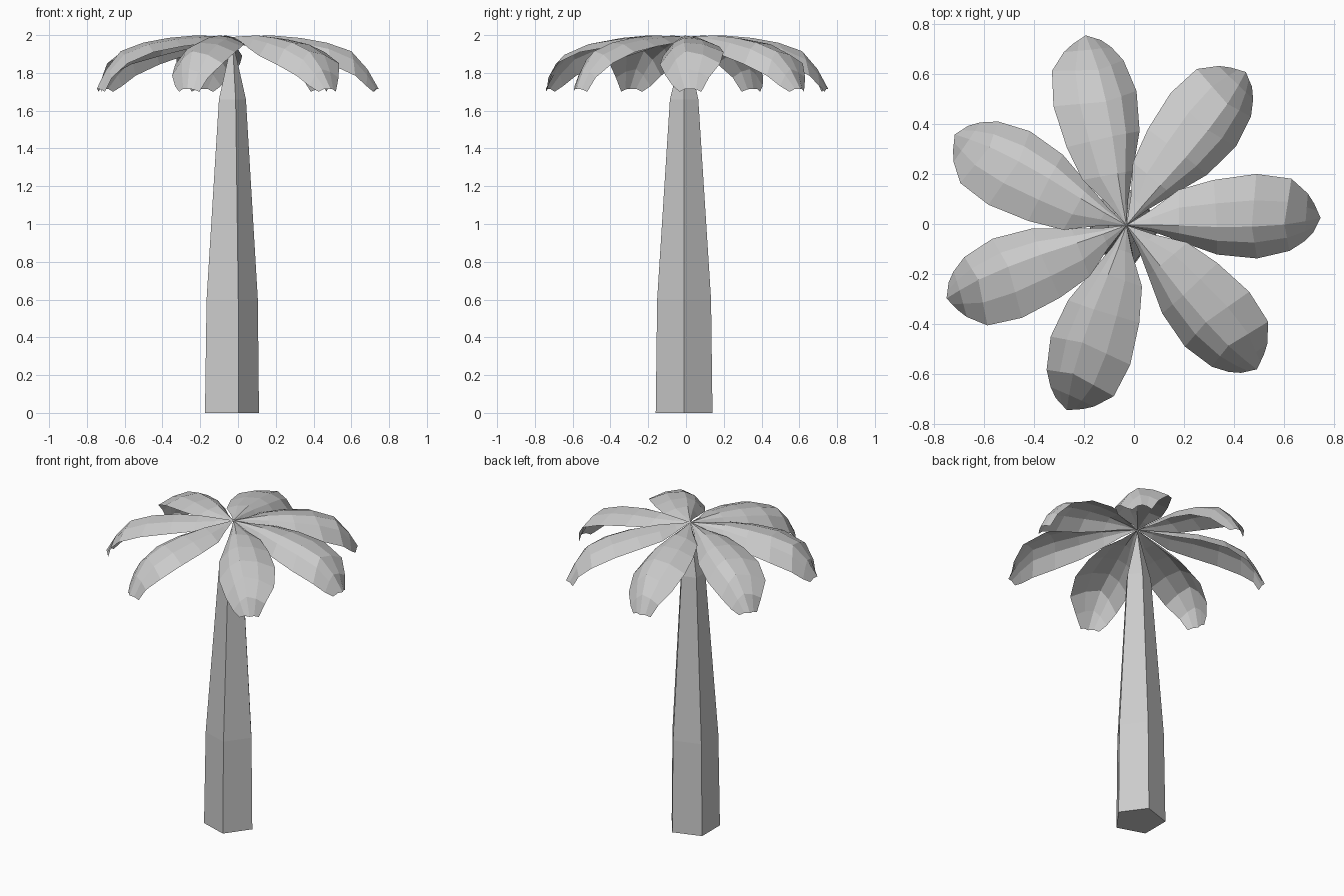
import bpy, math

if "Cube" in bpy.data.objects:
    bpy.data.objects.remove(bpy.data.objects["Cube"])

def make_object(name, verts, faces):
    mesh = bpy.data.meshes.new(name)
    mesh.from_pydata(verts, [], faces)
    mesh.update()
    obj = bpy.data.objects.new(name, mesh)
    bpy.context.collection.objects.link(obj)
    return obj

# Trunk: five-sided taper running to a point inside the crown
rings = [(0, .158, -.047), (.6, .15, -.045), (1.66, .079, -.037)]
verts = []
for z, r, cx in rings:
    for i in range(5):
        a = math.radians(72 * i)
        verts.append((cx + r * math.cos(a), -.01 + r * math.sin(a), z))
verts.append((-.03, -.005, 1.98))
faces = [(4, 3, 2, 1, 0)]
for k in range(2):
    for i in range(5):
        j = (i + 1) % 5
        faces.append((k*5 + i, k*5 + j, k*5 + 5 + j, k*5 + 5 + i))
faces += [(10 + i, 10 + (i + 1) % 5, 15) for i in range(5)]
make_object("trunk", verts, faces)

# Leaf cross-sections: (narrow edge, ridge, wide edge), each as (out, side, height)
sections = [
    ((.10, -.025, 1.965), (.10, 0, 1.995), (.10, .06, 1.97)),
    ((.21, -.065, 1.93), (.21, -.003, 1.998), (.21, .14, 1.955)),
    ((.36, -.12, 1.89), (.36, -.01, 1.985), (.35, .178, 1.94)),
    ((.52, -.137, 1.845), (.50, -.01, 1.96), (.52, .20, 1.91)),
    ((.65, -.108, 1.785), (.63, -.003, 1.915), (.66, .18, 1.85)),
    ((.71, -.07, 1.73), (.715, .01, 1.82), (.725, .12, 1.775)),
    ((.745, -.035, 1.70), (.775, .022, 1.715), (.75, .08, 1.70)),
]

def midpoint(a, b, bulge):
    return ((a[0] + b[0]) / 2, (a[1] + b[1]) / 2, (a[2] + b[2]) / 2 + bulge)

def make_leaf(name, angle):
    c, s = math.cos(angle), math.sin(angle)
    pts = [(0, 0, 1.99)]
    for low, ridge, high in sections:
        b = .12 * (high[1] - low[1])
        pts += [low, midpoint(low, ridge, b * .6), ridge,
                midpoint(ridge, high, b * .4), high]
    verts = [(-.03 + x*c - y*s, -.005 + x*s + y*c, z) for x, y, z in pts]
    faces = [(0, 1 + i, 2 + i) for i in range(4)]
    for k in range(len(sections) - 1):
        for i in range(4):
            p = 1 + k*5 + i
            faces.append((p, p + 5, p + 6, p + 1))
    make_object(name, verts, faces)

# Crown: seven leaves fanned 50 degrees apart
for n in range(7):
    make_leaf(f"leaf_{n + 1}", math.radians(-49.5 + 50 * n))
